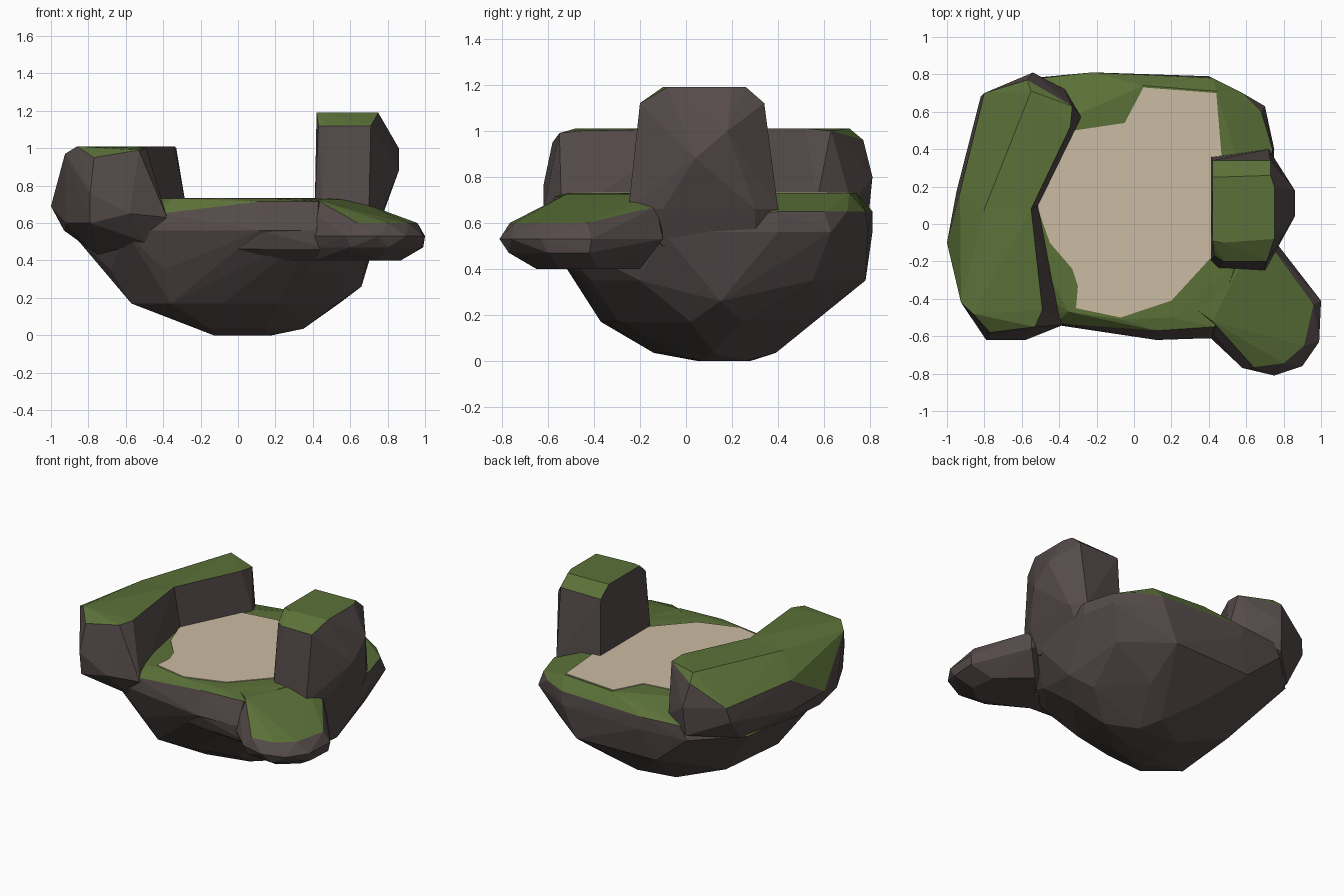
import bpy, bmesh
from math import radians


def material(name, rgb):
    m = bpy.data.materials.new(name)
    m.diffuse_color = (*rgb, 1)
    return m


ROCK = material("rock", (0.09, 0.07, 0.068))
GRASS = material("grass", (0.105, 0.165, 0.04))
SAND = material("sand", (0.60, 0.50, 0.37))


def finish(bm, name, mats):
    me = bpy.data.meshes.new(name)
    bm.to_mesh(me)
    bm.free()
    for m in mats:
        me.materials.append(m)
    ob = bpy.data.objects.new(name, me)
    bpy.context.collection.objects.link(ob)
    return ob


def boulder(name, points, grass_from, lean=0.0):
    """Faceted convex rock; faces that point up (and left, by lean) become grass."""
    bm = bmesh.new()
    verts = [bm.verts.new(p) for p in points]
    bmesh.ops.convex_hull(bm, input=verts)
    loose = [v for v in bm.verts if not v.link_faces]
    bmesh.ops.delete(bm, geom=loose, context='VERTS')
    bmesh.ops.dissolve_limit(bm, angle_limit=radians(2),
                             verts=bm.verts[:], edges=bm.edges[:])
    bmesh.ops.recalc_face_normals(bm, faces=bm.faces[:])
    bm.normal_update()
    for f in bm.faces:
        f.material_index = int(f.normal.z - lean * f.normal.x > grass_from)
    return finish(bm, name, (ROCK, GRASS))


def ring(z, *xy):
    return [(x, y, z) for x, y in xy]


# Island body: rings from the plateau down to the keel
plateau = ring(0.73, (-0.35, -0.47), (-0.07, -0.51), (0.2, -0.5), (0.55, -0.2),
               (0.55, 0.35), (0.44, 0.71), (0.05, 0.74), (-0.5, 0.5), (-0.6, 0))
rim = ring(0.65, (-0.42, -0.53), (0.74, 0.4), (0.68, 0.6), (0.58, 0.7),
           (0.42, 0.78), (-0.23, 0.81), (-0.5, 0.78))
rim += ring(0.715, (-0.1, -0.53), (0.12, -0.57), (0.43, -0.55))
belt = ring(0.56, (0.4, 0.79), (0.7, 0.63), (0.75, 0.4), (0.72, -0.1), (0.42, -0.61),
            (0.12, -0.62), (-0.1, -0.575), (-0.38, -0.545), (-0.6, -0.5), (-0.9, -0.1),
            (-0.83, 0.5), (-0.55, 0.78), (-0.2, 0.81))
waist = ring(0.35, (0.66, 0.1), (0.58, -0.2), (0.38, -0.41), (0, -0.46), (-0.4, -0.46),
             (-0.68, -0.25), (-0.65, 0.3), (-0.3, 0.76), (0.3, 0.78), (0.6, 0.55))
belly = ring(0.26, (0.66, 0.15))
belly += ring(0.17, (0.53, 0.02), (0.22, -0.29), (-0.08, -0.35), (-0.36, -0.37),
              (-0.57, -0.2), (-0.52, 0.3), (-0.1, 0.55), (0.3, 0.53), (0.54, 0.25))
keel = ring(0.0, (-0.13, 0.05), (0.16, 0.07), (0.18, 0.26), (-0.12, 0.28))
keel += ring(0.035, (0.35, 0.12), (-0.15, -0.14), (0.14, -0.07), (0.1, 0.39))
boulder("island_body", plateau + rim + belt + waist + belly + keel, 0.45)

# Left ridge: two rocks meeting at the bend
spine = [(-0.55, 0.08, 1.01), (-0.8, 0.08, 0.99), (-0.93, 0.17, 0.85),
         (-0.51, 0.1, 0.7), (-0.95, 0.17, 0.65), (-0.9, 0.05, 0.55), (-0.6, 0.1, 0.5)]
boulder("ridge_front", spine + [
    (-0.49, -0.46, 1.0), (-0.53, -0.55, 0.99), (-0.77, -0.58, 0.95), (-0.86, -0.48, 1.01),
    (-0.925, -0.42, 0.97), (-0.925, -0.1, 0.87), (-0.44, -0.5, 0.7), (-0.38, -0.54, 0.63),
    (-0.58, -0.62, 0.65), (-0.79, -0.62, 0.76), (-0.79, -0.6, 0.6), (-0.92, -0.35, 0.6),
    (-1.0, -0.1, 0.69), (-0.93, -0.15, 0.56), (-0.75, -0.3, 0.43), (-0.5, -0.5, 0.5)],
    0.45, 0.25)
boulder("ridge_back", spine + [
    (-0.34, 0.52, 1.01), (-0.33, 0.63, 1.0), (-0.55, 0.71, 1.01), (-0.57, 0.77, 0.96),
    (-0.8, 0.7, 0.82), (-0.28, 0.57, 0.7), (-0.37, 0.72, 0.68), (-0.54, 0.81, 0.8),
    (-0.55, 0.79, 0.6), (-0.82, 0.68, 0.72), (-0.8, 0.55, 0.56), (-0.6, 0.4, 0.5)],
    0.42, 0.2)

# Right pillar: flat top, chamfered shoulders, bulge to the right
boulder("pillar",
        ring(1.19, (0.42, 0.25), (0.73, 0.26), (0.75, 0.2), (0.75, -0.08), (0.47, -0.1), (0.42, -0.09))
        + ring(1.12, (0.42, 0.34), (0.73, 0.34), (0.71, -0.2), (0.48, -0.2), (0.43, -0.17))
        + ring(1.0, (0.86, 0.18)) + ring(0.88, (0.86, 0.04))
        + ring(0.66, (0.41, 0.36), (0.72, 0.4), (0.78, 0.3), (0.77, -0.1), (0.7, -0.25),
               (0.45, -0.24), (0.41, -0.2))
        + ring(0.5, (0.5, 0.3), (0.71, 0.3), (0.7, -0.1), (0.5, -0.15)), 0.6)

# Front right ledge
boulder("ledge",
        ring(0.725, (0.3, -0.43), (0.45, -0.15), (0.62, -0.12), (0.42, -0.52))
        + ring(0.7, (0.46, -0.56)) + ring(0.67, (0.74, -0.13))
        + ring(0.6, (0.64, -0.765), (0.8, -0.745), (0.91, -0.65), (0.96, -0.43))
        + ring(0.53, (0.58, -0.77), (0.75, -0.81), (0.9, -0.76), (0.99, -0.63), (1.0, -0.41),
               (0.76, -0.1), (0.41, -0.61))
        + ring(0.47, (0.6, -0.75), (0.8, -0.77), (0.98, -0.6), (0.99, -0.42), (0.41, -0.58))
        + ring(0.4, (0.6, -0.6), (0.75, -0.65), (0.87, -0.55), (0.85, -0.38), (0.65, -0.2),
               (0.4, -0.5)), 0.8)

# Lip that runs from the ledge along the front
boulder("front_lip",
        ring(0.56, (-0.1, -0.56), (0.12, -0.615), (0.5, -0.61), (0.5, -0.4))
        + ring(0.46, (-0.08, -0.54), (0.12, -0.58), (0.5, -0.6))
        + ring(0.4, (0.1, -0.48), (0.5, -0.52), (0.5, -0.35)), 0.8)

# Sand floor: thin inlay on the plateau
bm = bmesh.new()
outline = ring(0.72, (-0.52, 0.1), (-0.45, -0.1), (-0.33, -0.24), (-0.3, -0.33), (-0.31, -0.45),
               (-0.07, -0.5), (0.2, -0.41), (0.42, -0.17), (0.47, 0.34), (0.44, 0.7),
               (0.05, 0.73), (-0.05, 0.54), (-0.32, 0.5))
floor = bm.faces.new([bm.verts.new(p) for p in outline])
lid = bmesh.ops.extrude_face_region(bm, geom=[floor])["geom"]
bmesh.ops.translate(bm, vec=(0, 0, 0.015),
                    verts=[g for g in lid if isinstance(g, bmesh.types.BMVert)])
bmesh.ops.recalc_face_normals(bm, faces=bm.faces[:])
finish(bm, "sand_floor", (SAND,))
